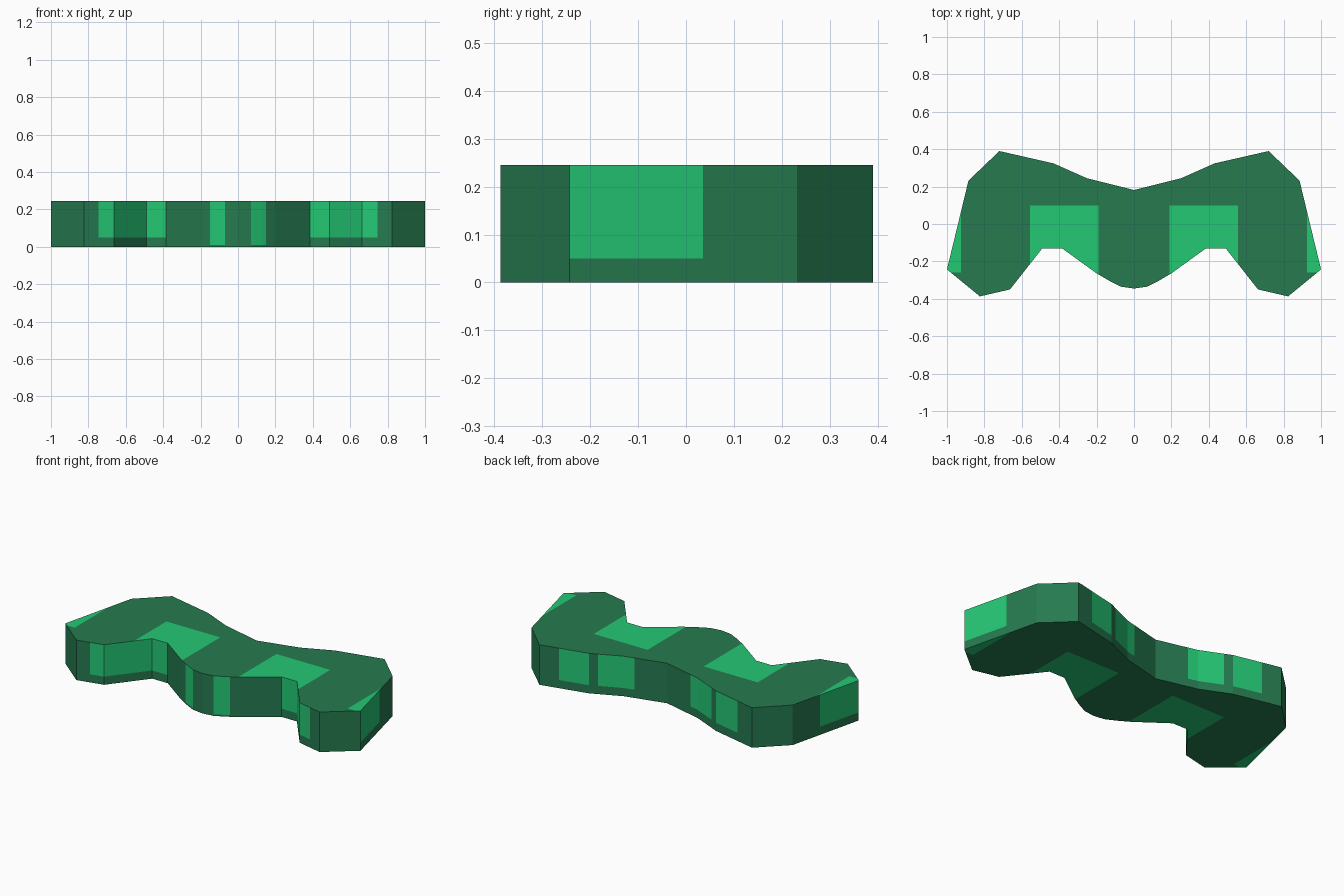
import bpy, bmesh
from mathutils import Vector

if "Cube" in bpy.data.objects:
    bpy.data.objects.remove(bpy.data.objects["Cube"])

H = 0.245


def make_material(name, rgb):
    m = bpy.data.materials.new(name)
    m.diffuse_color = (*rgb, 1)
    m.use_nodes = True
    m.node_tree.nodes["Principled BSDF"].inputs["Base Color"].default_value = m.diffuse_color
    return m


# Half outline seen from above, from back centre round to front centre
half = [(0, 0.182), (0.25, 0.244), (0.43, 0.324), (0.72, 0.39), (0.885, 0.232),
        (1.0, -0.243), (0.824, -0.387), (0.663, -0.35), (0.49, -0.13),
        (0.385, -0.13), (0.2, -0.264), (0.13, -0.305), (0.07, -0.335), (0, -0.345)]
outline = half + [(-x, y) for x, y in reversed(half[1:-1])]

# Extruded slab
bm = bmesh.new()
base = bm.faces.new([bm.verts.new((x, y, 0)) for x, y in outline])
ext = bmesh.ops.extrude_face_region(bm, geom=[base], use_keep_orig=True)
bmesh.ops.translate(bm, vec=(0, 0, H),
                    verts=[v for v in ext["geom"] if isinstance(v, bmesh.types.BMVert)])
bmesh.ops.recalc_face_normals(bm, faces=bm.faces)
bmesh.ops.triangulate(bm, faces=bm.faces)


# Cut lines for the painted patches
def cut(co, no):
    bmesh.ops.bisect_plane(bm, geom=bm.verts[:] + bm.edges[:] + bm.faces[:],
                           dist=1e-5, plane_co=co, plane_no=no)


for x in (0.15, 0.19, 0.385, 0.555, 0.605, 0.745, 0.925):
    for s in (-1, 1):
        cut((s * x, 0, 0), (1, 0, 0))
for y in (0.1, 0.035, -0.26):
    cut((0, y, 0), (0, 1, 0))
for z in (0.01, 0.05):
    cut((0, 0, z), (0, 0, 1))


# Which faces are bright
def bright(f):
    c = f.calc_center_median()
    x, y, z, n = abs(c.x), c.y, c.z, f.normal
    if abs(n.z) > 0.5:                                   # top and bottom
        return (0.19 < x < 0.555 and y < 0.1) or (x > 0.925 and y > -0.26)
    if x > 0.88 and y > -0.243:                          # outer ends
        return z > 0.05 and y < 0.035
    if n.y > 0:                                          # back strips
        return z > 0.05 and (0.19 < x < 0.385 or 0.43 < x < 0.605)
    return (z > 0.01 and 0.07 < x < 0.15) or (z > 0.05 and 0.385 < x < 0.745)


for f in bm.faces:
    f.material_index = int(bright(f))
    f.smooth = False

me = bpy.data.meshes.new("curved_slab")
bm.to_mesh(me)
bm.free()
me.materials.append(make_material("dark_green", (0.019, 0.195, 0.080)))
me.materials.append(make_material("bright_green", (0.018, 0.578, 0.178)))
ob = bpy.data.objects.new("curved_slab", me)
bpy.context.collection.objects.link(ob)
